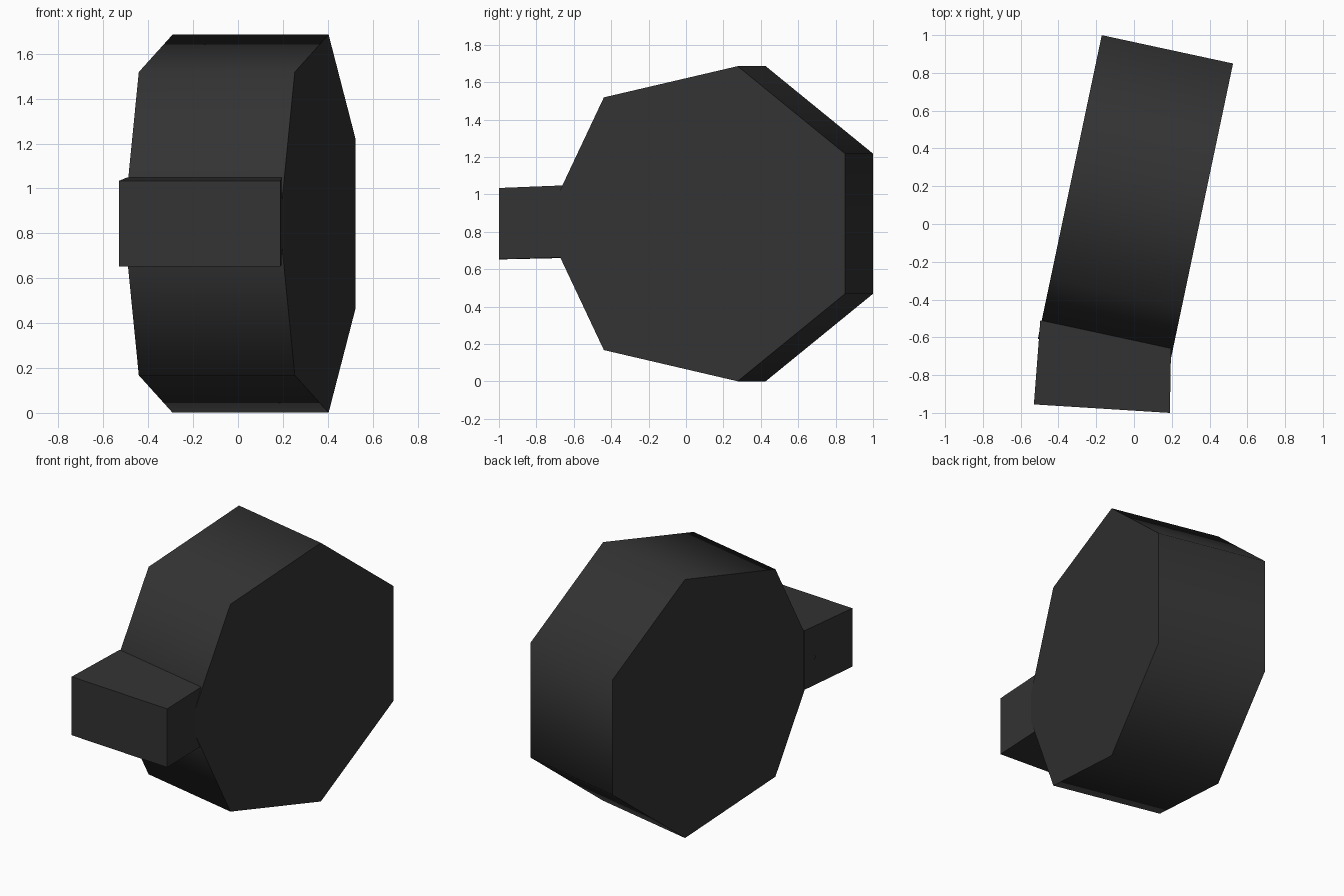
import bpy
import bmesh
import math
from mathutils import Vector

if "Cube" in bpy.data.objects:
    bpy.data.objects.remove(bpy.data.objects["Cube"])

dark = bpy.data.materials.new("dark_grey")
dark.diffuse_color = (0.033, 0.033, 0.033, 1)
dark.use_nodes = True
dark.node_tree.nodes["Principled BSDF"].inputs["Base Color"].default_value = dark.diffuse_color


def loft(name, ring_a, ring_b, smooth=False):
    """Closed solid between two matching rings of points."""
    bm = bmesh.new()
    a = [bm.verts.new(p) for p in ring_a]
    b = [bm.verts.new(p) for p in ring_b]
    n = len(a)
    bm.faces.new(a)
    bm.faces.new(b[::-1])
    for i in range(n):
        side = bm.faces.new((a[i], b[i], b[(i + 1) % n], a[(i + 1) % n]))
        side.smooth = smooth
    bmesh.ops.recalc_face_normals(bm, faces=bm.faces[:])
    # keep the end caps crisp
    for e in bm.edges:
        e.smooth = e.calc_face_angle(0) < math.radians(60)
    mesh = bpy.data.meshes.new(name)
    bm.to_mesh(mesh)
    bm.free()
    mesh.materials.append(dark)
    ob = bpy.data.objects.new(name, mesh)
    bpy.context.collection.objects.link(ob)
    return ob


# Seven-sided drum, turned slightly about z, one corner facing the stub
R, CZ = 0.864, 0.843
U = Vector((0.206, 0.9785, 0))


def heptagon(cx, cy):
    pts = []
    for i in range(7):
        t = math.pi + i * math.tau / 7
        pts.append(Vector((cx, cy, CZ)) + U * (R * math.cos(t))
                   + Vector((0, 0, R * math.sin(t))))
    return pts


loft("drum", heptagon(-0.331, 0.238), heptagon(0.364, 0.088), smooth=True)


# Tapered block stub growing from the front corner of the drum
def rect(left, right, z0, z1):
    return [(*left, z0), (*right, z0), (*right, z1), (*left, z1)]


loft("front_block",
     rect((-0.53, -0.955), (0.19, -1.0), 0.653, 1.034),
     rect((-0.496, -0.51), (0.196, -0.655), 0.663, 1.048))
